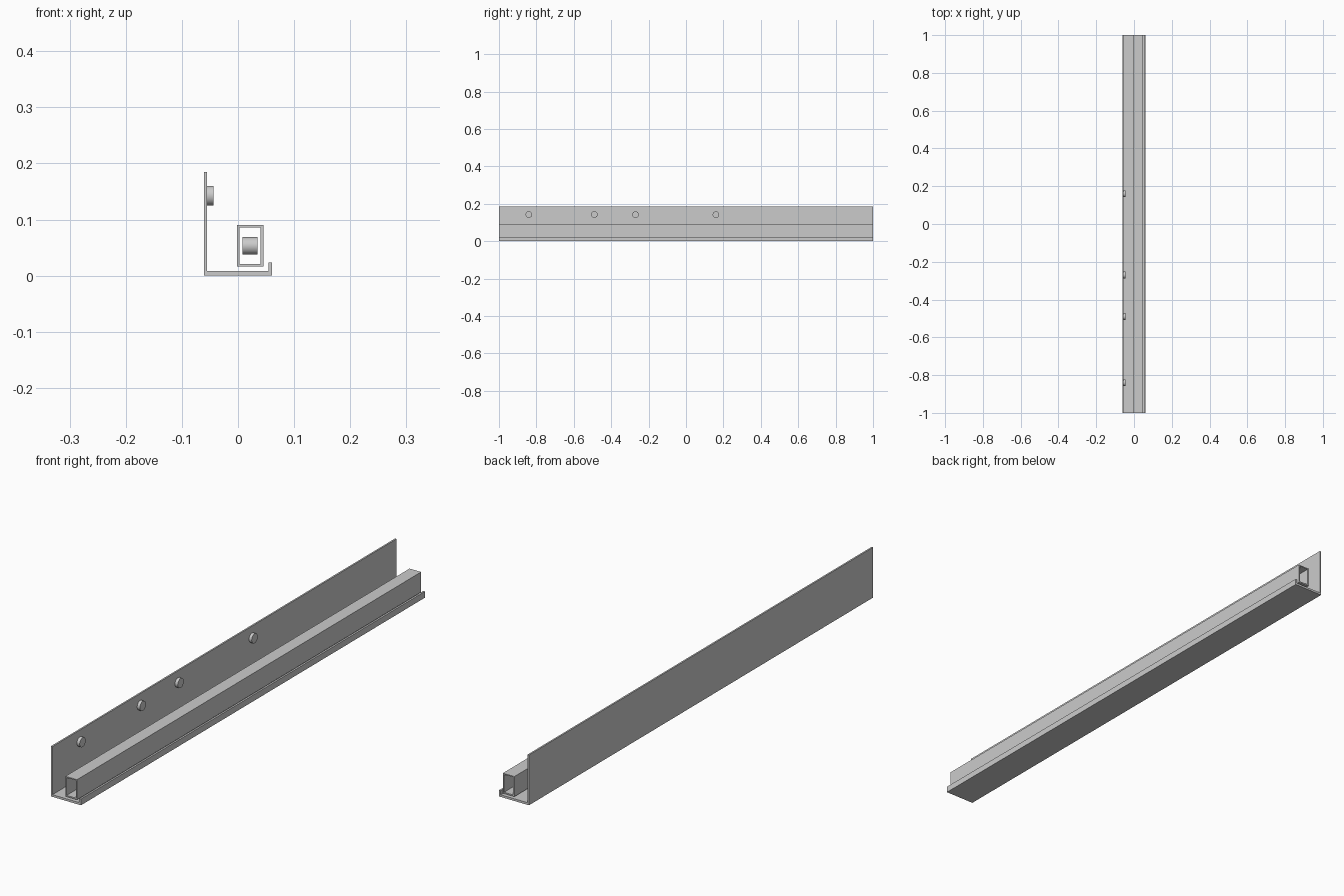
import bpy, bmesh, math
from mathutils import Matrix

if "Cube" in bpy.data.objects:
    bpy.data.objects.remove(bpy.data.objects["Cube"])

steel = bpy.data.materials.new("steel grey")
steel.diffuse_color = (0.6, 0.6, 0.6, 1)
steel.use_nodes = True
steel.node_tree.nodes["Principled BSDF"].inputs["Base Color"].default_value = steel.diffuse_color


def finish(name, bm):
    bmesh.ops.recalc_face_normals(bm, faces=bm.faces)
    me = bpy.data.meshes.new(name)
    bm.to_mesh(me)
    bm.free()
    me.materials.append(steel)
    ob = bpy.data.objects.new(name, me)
    bpy.context.collection.objects.link(ob)
    return ob


def extrude_faces(name, bm):
    """Extrude a flat x-z section from y=-1 to y=1."""
    res = bmesh.ops.extrude_face_region(bm, geom=bm.faces[:])
    verts = [g for g in res["geom"] if isinstance(g, bmesh.types.BMVert)]
    bmesh.ops.translate(bm, verts=verts, vec=(0, 2, 0))
    return finish(name, bm)


def disc(name, x0, x1, y, z, r):
    """Cylinder lying along x."""
    bm = bmesh.new()
    m = Matrix.Translation(((x0 + x1) / 2, y, z)) @ Matrix.Rotation(math.pi / 2, 4, 'Y')
    bmesh.ops.create_cone(bm, cap_ends=True, segments=32, radius1=r, radius2=r,
                          depth=x1 - x0, matrix=m)
    for f in bm.faces:
        f.smooth = len(f.verts) == 4
    for e in bm.edges:
        e.smooth = all(len(f.verts) == 4 for f in e.link_faces)
    return finish(name, bm)


# J-shaped channel: tall back wall, floor, short front lip
bm = bmesh.new()
section = [(-.061, 0), (.061, 0), (.061, .023), (.054, .023),
           (.054, .008), (-.055, .008), (-.055, .185), (-.061, .185)]
bm.faces.new([bm.verts.new((x, -1, z)) for x, z in section])
extrude_faces("channel_rail", bm)

# Hollow rectangular tube, open at both ends
bm = bmesh.new()


def ring(x0, x1, z0, z1):
    return [bm.verts.new((x, -1, z)) for x, z in
            ((x0, z0), (x1, z0), (x1, z1), (x0, z1))]


outer = ring(-.002, .045, .016, .09)
inner = ring(.003, .04, .021, .086)
for i in range(4):
    j = (i + 1) % 4
    bm.faces.new((outer[i], outer[j], inner[j], inner[i]))
extrude_faces("box_tube", bm)

# Wall buttons, with matching rollers inside the tube
for i, y in enumerate((-.84, -.49, -.27, .16), 1):
    disc(f"wall_button_{i}", -.056, -.044, y, .1425, .0175)
    disc(f"tube_roller_{i}", .008, .035, y, .053, .0155)
